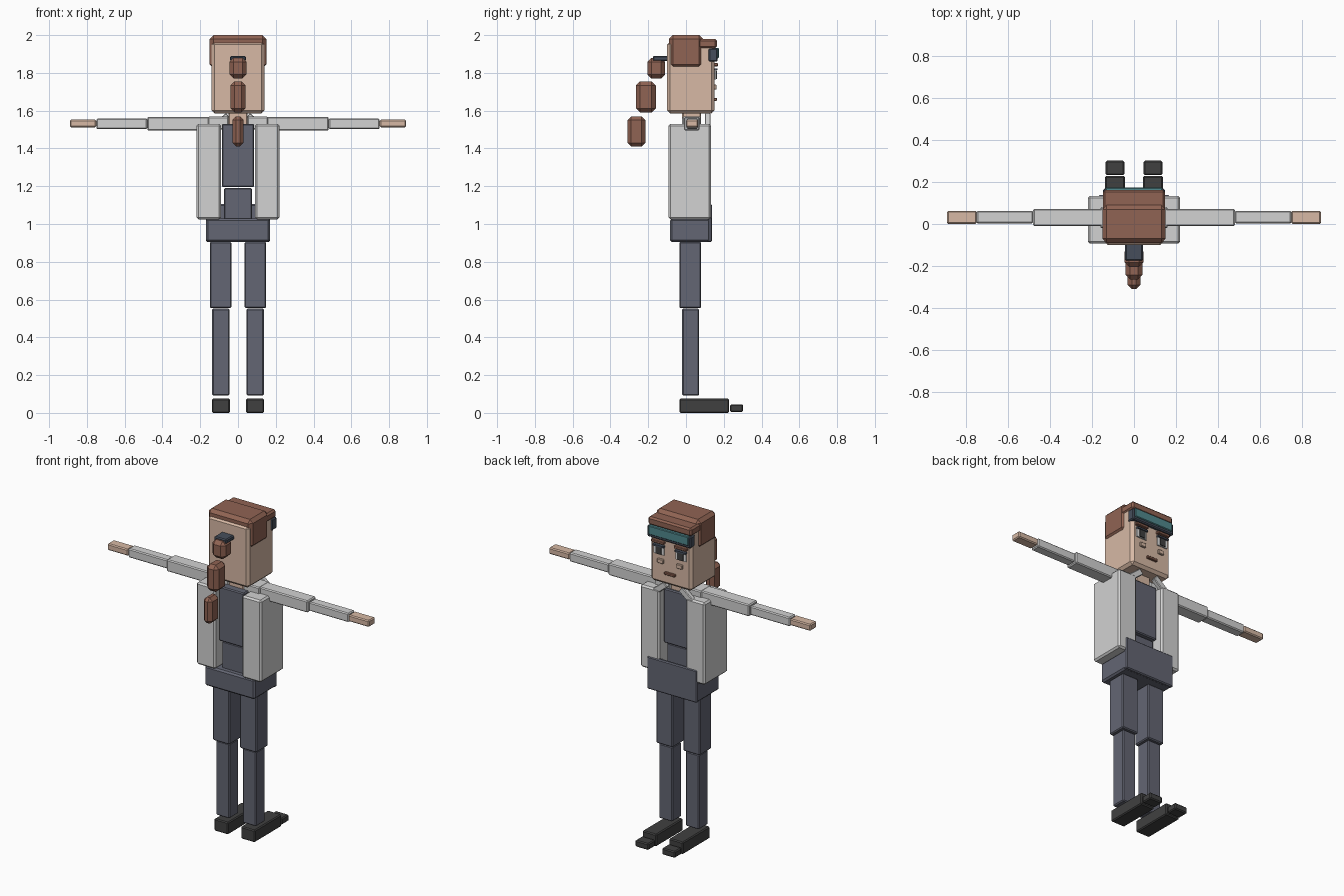
import bpy, math

cube = bpy.data.objects.get("Cube")
if cube:
    bpy.data.objects.remove(cube, do_unlink=True)


def material(name, r, g, b):
    m = bpy.data.materials.new(name)
    m.use_nodes = True
    colour = tuple(c ** 2.2 for c in (r, g, b)) + (1,)
    m.diffuse_color = colour
    m.node_tree.nodes["Principled BSDF"].inputs["Base Color"].default_value = colour
    return m


SKIN = material("skin", .84, .72, .64)
HAIR = material("brown hair", .56, .39, .33)
JACKET = material("light grey cloth", .82, .82, .82)
CLOTH = material("slate cloth", .39, .40, .45)
SHOE = material("dark shoe", .26, .26, .26)
FRAME = material("dark frame", .28, .31, .36)
LENS = material("teal lens", .32, .53, .55)
WHITE = material("eye white", .88, .88, .88)


def box(name, mat, x, y, z, bevel=.006, tilt=0):
    """Chamfered box from its (min, max) range on each axis."""
    ranges = (x, y, z)
    bpy.ops.mesh.primitive_cube_add(size=1, location=[(a + b) / 2 for a, b in ranges])
    ob = bpy.context.object
    ob.name = name
    ob.scale = [b - a for a, b in ranges]
    bpy.ops.object.transform_apply(location=False, rotation=False, scale=True)
    ob.rotation_euler.y = tilt
    ob.data.materials.append(mat)
    if bevel:
        mod = ob.modifiers.new("chamfer", 'BEVEL')
        mod.width = bevel
        mod.segments = 1
    return ob


def pair(name, mat, x, y, z, bevel=.006, tilt=0):
    """The same box on both sides of x = 0."""
    box("left_" + name, mat, x, y, z, bevel, tilt)
    box("right_" + name, mat, (-x[1], -x[0]), y, z, bevel, -tilt)


def middle(name, mat, half, y, z, bevel=.006):
    return box(name, mat, (-half, half), y, z, bevel)


# Head and hair
middle("head", SKIN, .14, (-.10, .15), (1.585, 1.965), .016)
middle("neck", SKIN, .05, (-.02, .08), (1.50, 1.60))
middle("hair_crown", HAIR, .15, (-.09, .09), (1.825, 2.0), .02)
middle("hair_fringe", HAIR, .147, (.05, .163), (1.93, 1.98), .01)

# Goggles pushed up on the forehead
middle("goggle_frame", FRAME, .147, (.12, .168), (1.86, 1.93))
middle("goggle_lens", LENS, .135, (.15, .174), (1.877, 1.932), .004)

# Face
pair("eye_white", WHITE, (.04, .11), (.145, .158), (1.765, 1.82), 0)
pair("pupil", SHOE, (.055, .093), (.15, .164), (1.768, 1.812), 0)
pair("upper_lid", FRAME, (.038, .112), (.145, .168), (1.814, 1.824), 0)
pair("eyebrow", HAIR, (.035, .12), (.145, .17), (1.835, 1.852), .003)
pair("cheek", SKIN, (.045, .085), (.145, .162), (1.712, 1.738), .003)
middle("mouth", HAIR, .036, (.145, .164), (1.652, 1.668), .003)

# Ponytail of separate chunks hanging behind the head
middle("hair_tie", FRAME, .042, (-.175, -.095), (1.862, 1.89))
middle("ponytail_upper", HAIR, .045, (-.205, -.11), (1.77, 1.88), .022)
middle("ponytail_middle", HAIR, .04, (-.265, -.16), (1.59, 1.755), .022)
middle("ponytail_tip", HAIR, .03, (-.31, -.215), (1.41, 1.57), .02)

# Torso
middle("chest", CLOTH, .086, (-.065, .095), (1.195, 1.53))
middle("waist", CLOTH, .075, (-.05, .08), (1.02, 1.19))
middle("hips", CLOTH, .17, (-.085, .13), (.905, 1.028), .01)
middle("front_apron", CLOTH, .17, (.115, .138), (.905, 1.105))

# Open jacket with collar flaps
pair("jacket_side", JACKET, (.09, .22), (-.093, .133), (1.025, 1.53), .01)
pair("collar_flap", JACKET, (.04, .14), (.10, .13), (1.522, 1.56), .004, math.radians(39))

# Arms held out straight
pair("shoulder", JACKET, (.05, .16), (-.02, .08), (1.50, 1.568))
pair("upper_arm", JACKET, (.12, .48), (-.01, .072), (1.495, 1.567))
pair("forearm", JACKET, (.48, .75), (.003, .063), (1.503, 1.558))
pair("hand", SKIN, (.75, .89), (0, .063), (1.512, 1.552))

# Legs and shoes
pair("thigh", CLOTH, (.035, .149), (-.035, .08), (.555, .905))
pair("calf", CLOTH, (.045, .137), (-.02, .07), (.092, .552))
pair("shoe", SHOE, (.043, .138), (-.035, .228), (0, .075))
pair("toe", SHOE, (.046, .135), (.233, .302), (.005, .045))
